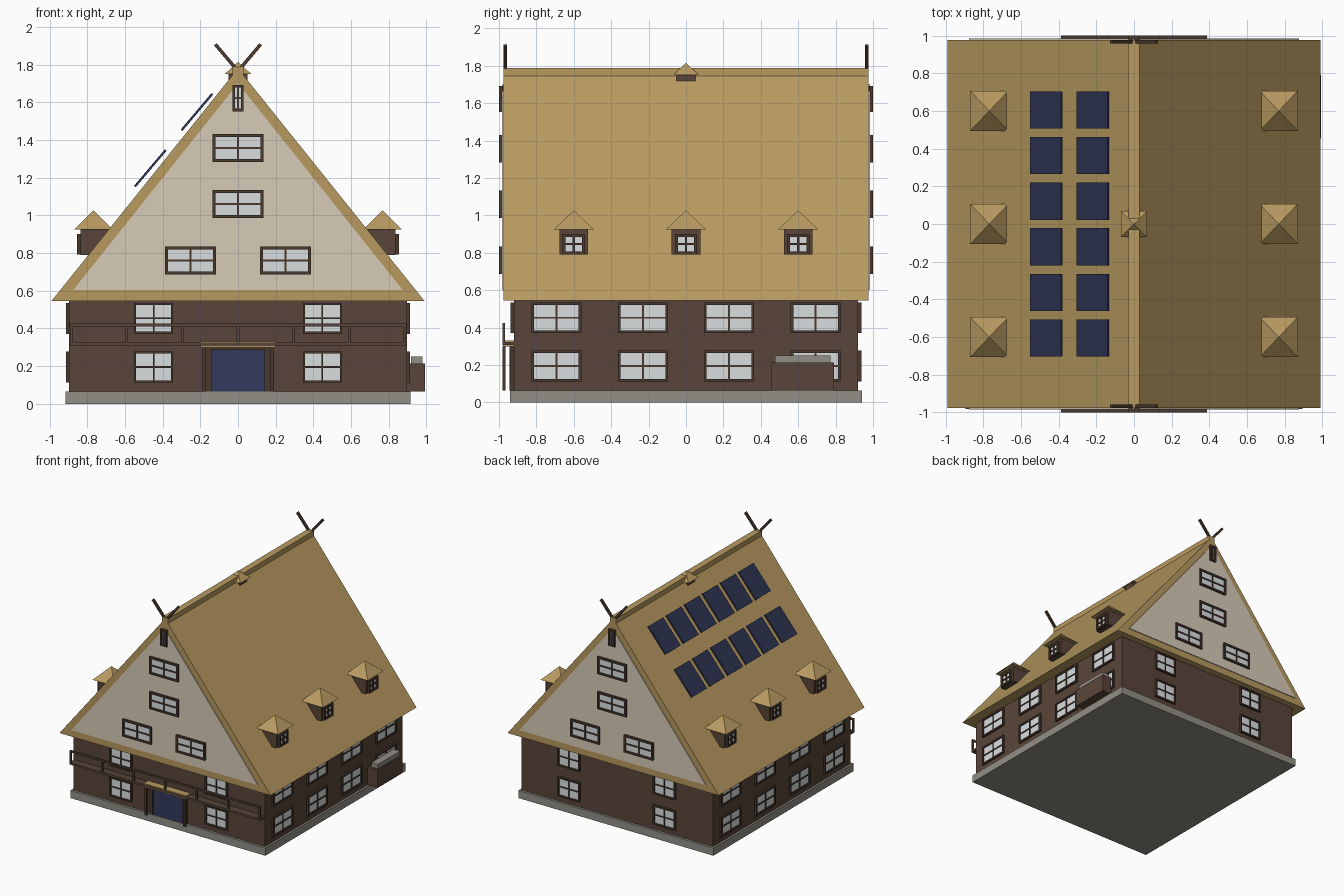
import bpy, bmesh, math
from mathutils import Matrix, Vector

if "Cube" in bpy.data.objects:
    bpy.data.objects.remove(bpy.data.objects["Cube"])


def material(name, rgb):
    m = bpy.data.materials.new(name)
    m.diffuse_color = (*rgb, 1)
    m.use_nodes = True
    m.node_tree.nodes["Principled BSDF"].inputs["Base Color"].default_value = m.diffuse_color
    return m


THATCH = material("thatch", (0.479, 0.323, 0.117))
PLASTER = material("cream plaster", (0.680, 0.597, 0.470))
WALL = material("brown wall", (0.100, 0.060, 0.041))
TRIM = material("dark timber", (0.067, 0.040, 0.027))
STONE = material("grey stone", (0.290, 0.273, 0.238))
GLASS = material("pale glass", (0.700, 0.730, 0.730))
DOOR = material("blue door", (0.033, 0.043, 0.107))
SOLAR = material("solar blue", (0.027, 0.034, 0.085))


def finish(name, bm, mats):
    bmesh.ops.recalc_face_normals(bm, faces=bm.faces)
    me = bpy.data.meshes.new(name)
    bm.to_mesh(me)
    bm.free()
    for m in mats:
        me.materials.append(m)
    ob = bpy.data.objects.new(name, me)
    bpy.context.collection.objects.link(ob)
    return ob


def add_box(bm, lo, hi, idx=0, mat=Matrix()):
    lo, hi = Vector(lo), Vector(hi)
    m = mat @ Matrix.Translation((lo + hi) / 2) @ Matrix.Diagonal((*(hi - lo), 1))
    for v in bmesh.ops.create_cube(bm, size=1, matrix=m)["verts"]:
        for f in v.link_faces:
            f.material_index = idx


def box(name, lo, hi, m):
    bm = bmesh.new()
    add_box(bm, lo, hi)
    return finish(name, bm, [m])


def gable_prism(name, half, z0, z1, y0, y1, m):
    bm = bmesh.new()
    f = bm.faces.new([bm.verts.new(p) for p in ((-half, y0, z0), (half, y0, z0), (0, y0, z1))])
    ext = bmesh.ops.extrude_face_region(bm, geom=[f])["geom"]
    bmesh.ops.translate(bm, verts=[g for g in ext if isinstance(g, bmesh.types.BMVert)], vec=(0, y1 - y0, 0))
    if not f.is_valid or len(bm.faces) < 5:
        bm.faces.new([v for v in bm.verts if abs(v.co.y - y0) < 1e-6])
    return finish(name, bm, [m])


def pyramid(name, x, y, hx, hy, z0, z1, m):
    bm = bmesh.new()
    r = math.sqrt(2)
    mat = (Matrix.Translation((x, y, (z0 + z1) / 2)) @ Matrix.Diagonal((hx * r, hy * r, z1 - z0, 1))
           @ Matrix.Rotation(math.pi / 4, 4, "Z"))
    bmesh.ops.create_cone(bm, cap_ends=True, segments=4, radius1=1, radius2=0, depth=1, matrix=mat)
    return finish(name, bm, [m])


def window(name, pos, turn, w, h, t=0.016, d=0.018):
    """Framed window with a cross bar; local -y points outwards, pos lies on the wall."""
    mat = Matrix.Translation(pos) @ Matrix.Rotation(turn, 4, "Z")
    a, b, s = w / 2, h / 2, min(t, w / 4) * 0.35
    bm = bmesh.new()
    for k in (-1, 1):
        add_box(bm, (k * (a - t / 2) - t / 2, -d, -b), (k * (a - t / 2) + t / 2, 0.005, b), 0, mat)
        add_box(bm, (-a + t, -d, k * (b - t / 2) - t / 2), (a - t, 0.005, k * (b - t / 2) + t / 2), 0, mat)
    add_box(bm, (-s, -d * 0.8, -b + t), (s, 0, b - t), 0, mat)
    add_box(bm, (-a + t, -d * 0.78, -s), (a - t, 0, s), 0, mat)
    add_box(bm, (-a + t, -0.006, -b + t), (a - t, 0.002, b - t), 1, mat)
    return finish(name, bm, [TRIM, GLASS])


# Plinth, walls, roof
box("plinth", (-0.915, -0.94, 0), (0.915, 0.94, 0.065), STONE)
box("walls", (-0.898, -0.92, 0.065), (0.898, 0.92, 0.55), WALL)
gable_prism("thatched_roof", 0.99, 0.545, 1.78, -0.977, 0.977, THATCH)
box("ridge_cap", (-0.028, -0.977, 1.735), (0.028, 0.977, 1.787), THATCH)

# Gable ends: plaster, windows, crossed horns
for s, side in ((-1, "front"), (1, "back")):
    turn = 0 if s < 0 else math.pi
    gable_prism(side + "_gable_plaster", 0.875, 0.603, 1.70, s * 0.97, s * 0.984, PLASTER)
    for i, (x, z) in enumerate(((-0.252, 0.76), (0.252, 0.76), (0, 1.06), (0, 1.357))):
        window(f"{side}_gable_window_{i}", (x, s * 0.984, z), turn, 0.272, 0.147, d=0.016)
    window(side + "_attic_slit", (0, s * 0.984, 1.622), turn, 0.06, 0.14, t=0.014, d=0.016)
    for k in (-1, 1):
        bm = bmesh.new()
        mat = Matrix.Translation((0, s * 0.967, 1.765)) @ Matrix.Rotation(k * math.atan2(0.118, 0.14), 4, "Y")
        add_box(bm, (-0.009, -0.009, 0), (0.009, 0.009, 0.187), 0, mat)
        finish(side + "_gable_horn", bm, [TRIM])
    # Ground and first floor windows
    for x in (-0.448, 0.448):
        for z in (0.195, 0.453):
            window(side + "_wall_window", (x, s * 0.92, z), turn, 0.208, 0.165, t=0.012)

# Side windows and dormers
for s, side in ((1, "right"), (-1, "left")):
    turn = s * math.pi / 2
    for y in (-0.693, -0.23, 0.23, 0.693):
        for z in (0.195, 0.453):
            window(side + "_wall_window", (s * 0.898, y, z), turn, 0.267, 0.165, t=0.014, d=0.016)
    for y in (-0.6, 0, 0.6):
        box(side + "_dormer_body", sorted_lo := (min(s * 0.836, s * 0.64), y - 0.077, 0.79),
            (max(s * 0.836, s * 0.64), y + 0.077, 0.927), WALL)
        pyramid(side + "_dormer_roof", s * 0.768, y, 0.102, 0.107, 0.925, 1.027, THATCH)
        window(side + "_dormer_window", (s * 0.836, y, 0.846), turn, 0.12, 0.108)

# Ridge vent
box("ridge_vent", (-0.05, -0.05, 1.70), (0.05, 0.05, 1.752), WALL)
pyramid("ridge_vent_roof", 0, 0, 0.07, 0.07, 1.75, 1.815, THATCH)

# Solar panels floating above the left slope
for x, z in ((-0.465, 1.25), (-0.218, 1.548)):
    for i in range(6):
        bm = bmesh.new()
        mat = Matrix.Translation((x, (i - 2.5) * 0.242, z)) @ Matrix.Rotation(-math.radians(49.8), 4, "Y")
        add_box(bm, (-0.127, -0.099, -0.006), (0.127, 0.099, 0.006), 0, mat)
        finish("solar_panel", bm, [SOLAR])

# Front door with frame, porch posts and canopy
box("front_door", (-0.14, -0.935, 0.065), (0.14, -0.915, 0.285), DOOR)
for k in (-1, 1):
    box("door_frame_side", (k * 0.155 - 0.015, -0.944, 0.065), (k * 0.155 + 0.015, -0.915, 0.3), TRIM)
    box("porch_post", (k * 0.18 - 0.01, -0.982, 0.065), (k * 0.18 + 0.01, -0.964, 0.3), TRIM)
box("door_frame_top", (-0.14, -0.944, 0.285), (0.14, -0.915, 0.3), TRIM)
box("porch_canopy", (-0.2, -0.979, 0.299), (0.2, -0.915, 0.331), THATCH)

# Balcony: floor, rail, posts
bm = bmesh.new()
add_box(bm, (-0.893, -0.982, 0.306), (0.893, -0.915, 0.324))
add_box(bm, (-0.893, -0.982, 0.411), (0.893, -0.968, 0.425))
for i in range(7):
    x = (i - 3) * 0.295
    add_box(bm, (x - 0.007, -0.981, 0.324), (x + 0.007, -0.969, 0.411))
finish("balcony", bm, [WALL])

# Storage chest with stone lid on the right side
box("storage_chest", (0.89, 0.455, 0.065), (0.992, 0.79, 0.214), WALL)
box("chest_lid", (0.918, 0.475, 0.214), (0.98, 0.772, 0.251), STONE)
